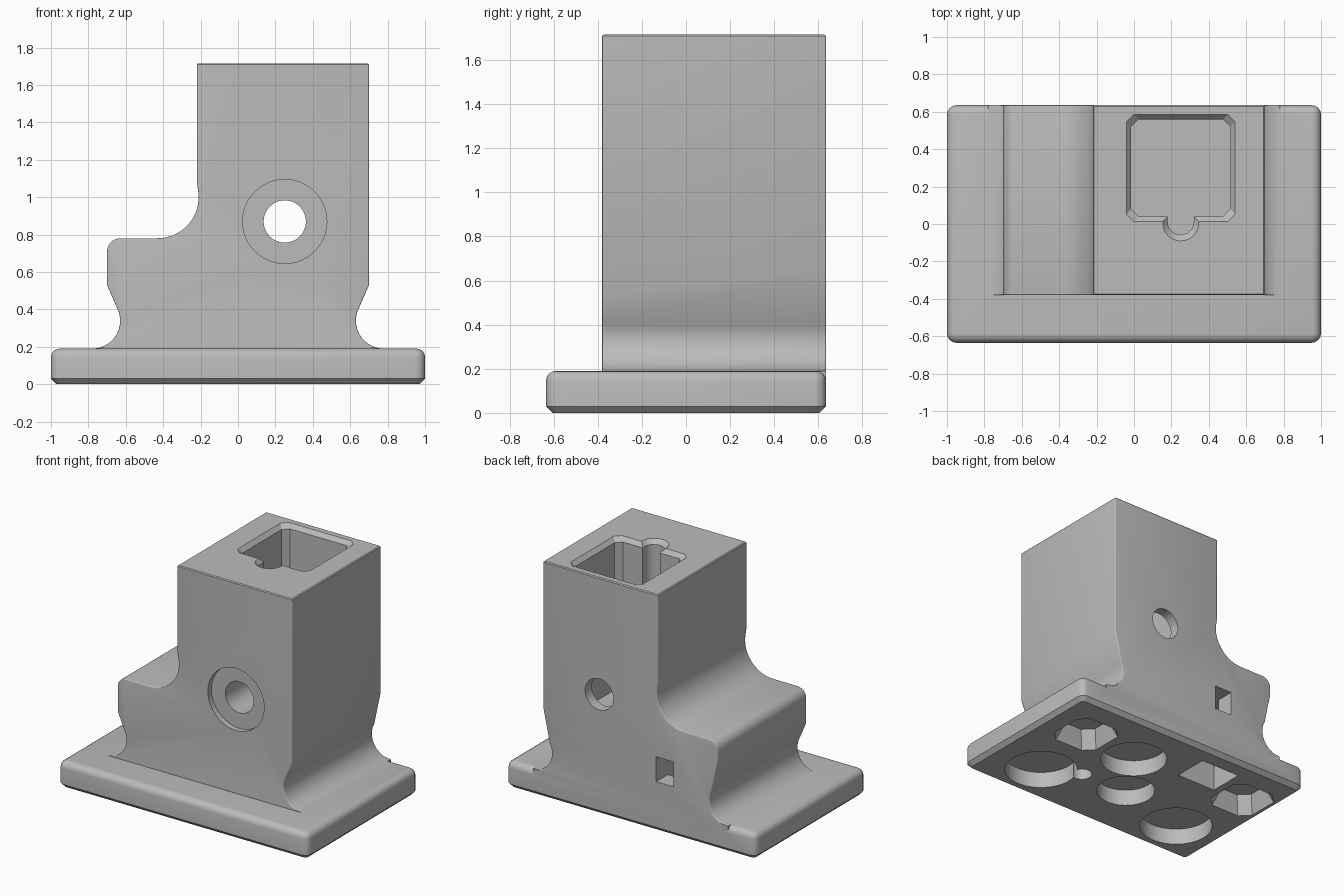
import bpy, bmesh
from math import pi, cos, sin
from mathutils import Matrix

if "Cube" in bpy.data.objects:
    bpy.data.objects.remove(bpy.data.objects["Cube"])

grey = bpy.data.materials.new("plain_grey")
grey.use_nodes = True
grey.diffuse_color = (0.5, 0.5, 0.5, 1)
grey.node_tree.nodes["Principled BSDF"].inputs["Base Color"].default_value = (0.5, 0.5, 0.5, 1)


def make(name, bm):
    bmesh.ops.recalc_face_normals(bm, faces=bm.faces[:])
    mesh = bpy.data.meshes.new(name)
    bm.to_mesh(mesh)
    bm.free()
    mesh.materials.append(grey)
    ob = bpy.data.objects.new(name, mesh)
    bpy.context.collection.objects.link(ob)
    return ob


def loft(lower, upper):
    """Closed solid between two matching rings of points."""
    bm = bmesh.new()
    a = [bm.verts.new(p) for p in lower]
    b = [bm.verts.new(p) for p in upper]
    bm.faces.new(a)
    bm.faces.new(b)
    for i in range(len(a)):
        j = (i + 1) % len(a)
        bm.faces.new((a[i], a[j], b[j], b[i]))
    bmesh.ops.recalc_face_normals(bm, faces=bm.faces[:])
    return bm


def arc(cx, cz, r, start, end, n=10):
    angles = [(start + (end - start) * i / n) * pi / 180 for i in range(n + 1)]
    return [(cx + r * cos(t), cz + r * sin(t)) for t in angles]


def bevel(bm, test, offset, segments):
    edges = [e for e in bm.edges if test(e)]
    bmesh.ops.bevel(bm, geom=edges, offset=offset, segments=segments,
                    profile=0.5, affect='EDGES', clamp_overlap=True)


def at_height(e, z):
    return all(abs(v.co.z - z) < 1e-4 for v in e.verts)


def box(x0, x1, y0, y1, z0, z1):
    ring = [(x0, y0), (x1, y0), (x1, y1), (x0, y1)]
    return loft([(x, y, z0) for x, y in ring], [(x, y, z1) for x, y in ring])


def boolean(target, tool, operation):
    mod = target.modifiers.new(operation.lower(), 'BOOLEAN')
    mod.operation, mod.object, mod.solver = operation, tool, 'EXACT'
    bpy.context.view_layer.objects.active = target
    bpy.ops.object.modifier_apply(modifier=mod.name)
    bpy.data.objects.remove(tool)


def cylinder(name, r, depth, centre, along_y=False):
    bm = bmesh.new()
    bmesh.ops.create_cone(bm, cap_ends=True, segments=48, radius1=r, radius2=r, depth=depth)
    turn = Matrix.Rotation(pi / 2, 4, 'X') if along_y else Matrix()
    bmesh.ops.transform(bm, matrix=Matrix.Translation(centre) @ turn, verts=bm.verts[:])
    return make(name, bm)


# Base plate: rounded upright corners and top, chamfered bottom
FRONT, BACK, TOP = -0.38, 0.635, 1.715
bm = box(-1, 1, -BACK, BACK, 0, 0.19)
bevel(bm, lambda e: abs(e.verts[0].co.z - e.verts[1].co.z) > 0.1, 0.05, 4)
bevel(bm, lambda e: at_height(e, 0.19), 0.045, 4)
bevel(bm, lambda e: at_height(e, 0), 0.03, 1)
housing = make("housing", bm)


# Stepped body: waisted profile whose flare rises toward the back
def profile(y, flare):
    pts = [(0.78, 0.1)] + arc(0.78, 0.34, 0.15, 270, 150) + [(0.70, flare), (0.70, TOP), (-0.22, TOP), (-0.22, 1.08)]
    pts += arc(-0.43, 1.0, 0.22, 10, -90)
    pts += arc(-0.63, 0.71, 0.07, 90, 180, 6)
    pts += [(-0.70, flare)] + arc(-0.78, 0.34, 0.15, 30, -90) + [(-0.78, 0.1)]
    return [(x, y, z) for x, z in pts]


bm = loft(profile(FRONT, 0.53), profile(BACK, 0.65))
bevel(bm, lambda e: abs(e.verts[0].co.y - e.verts[1].co.y) < 0.01
      and not at_height(e, TOP) and not at_height(e, 0.1)
      and max(v.co.z for v in e.verts) > 0.2, 0.05, 4)
bevel(bm, lambda e: at_height(e, TOP) and len(e.link_faces) == 2
      and min(f.normal.z for f in e.link_faces) < 0.5, 0.048, 1)
boolean(housing, make("body", bm), 'UNION')


# Keyed socket open at the top, with a chamfered mouth
def socket_ring(z, grow):
    x0, x1, y0, y1 = -0.015 - grow, 0.515 + grow, 0.04 - grow, 0.56 + grow
    c, r = 0.04, 0.07 + grow
    pts = [(x1 - c, y0), (x1, y0 + c), (x1, y1 - c), (x1 - c, y1),
           (x0 + c, y1), (x0, y1 - c), (x0, y0 + c), (x0 + c, y0)]
    pts += arc(0.25, 0.012, r, 180, 360, 12)[0:1] and [(0.25 - r, y0)]
    pts += arc(0.25, 0.012 - grow / 4, r, 180, 360, 12) + [(0.25 + r, y0)]
    return [(x, y, z) for x, y in pts]


boolean(housing, make("socket", loft(socket_ring(0.62, 0), socket_ring(TOP + 0.1, 0))), 'DIFFERENCE')
boolean(housing, make("socket_mouth", loft(socket_ring(TOP - 0.03, 0), socket_ring(TOP + 0.01, 0.035))), 'DIFFERENCE')

# Cross bolt hole with a shallow front counterbore
boolean(housing, cylinder("bolt_hole", 0.113, 2, (0.25, 0.1, 0.87), True), 'DIFFERENCE')
boolean(housing, cylinder("counterbore", 0.225, 0.08, (0.25, FRONT, 0.87), True), 'DIFFERENCE')

# Rectangular shaft from below, opening to a small rear window
boolean(housing, make("shaft", box(-0.52, -0.2, 0.24, 0.5, -0.1, 0.54)), 'DIFFERENCE')
boolean(housing, make("rear_window", box(-0.345, -0.205, 0.4, 0.8, 0.36, 0.54)), 'DIFFERENCE')

# Round recesses under the base
for x, y, r in [(0.58, -0.31, 0.25), (0.32, -0.18, 0.07), (0.18, 0.21, 0.23),
                (-0.06, -0.16, 0.2), (-0.64, -0.31, 0.25)]:
    boolean(housing, cylinder("round_recess", r, 0.24, (x, y, 0)), 'DIFFERENCE')

# Tapered corner recesses under the base
for x in (0.65, -0.76):
    rings = []
    for z, h in ((-0.01, 0.19), (0.13, 0.14)):
        c = 0.07
        rings.append([(x + a, 0.26 + b, z) for a, b in
                      [(h - c, -h), (h, c - h), (h, h - c), (h - c, h),
                       (c - h, h), (-h, h - c), (-h, c - h), (c - h, -h)]])
    boolean(housing, make("corner_recess", loft(*rings)), 'DIFFERENCE')

# Smooth curves, crisp edges
bpy.ops.object.select_all(action='DESELECT')
housing.select_set(True)
bpy.context.view_layer.objects.active = housing
bpy.ops.object.shade_smooth_by_angle(angle=pi / 6)
